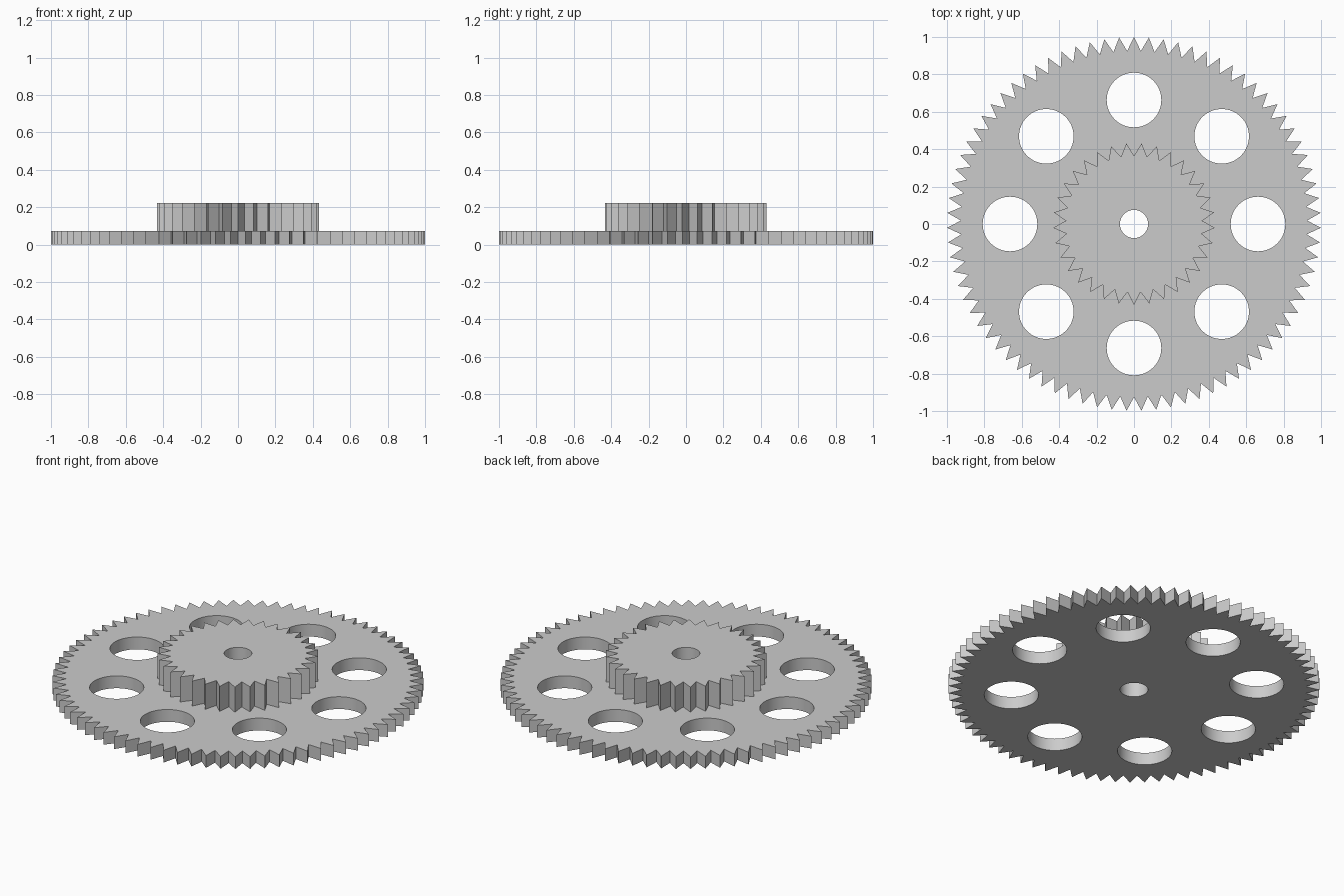
import bpy, bmesh
from math import pi, cos, sin, radians

cube = bpy.data.objects.get("Cube")
if cube:
    bpy.data.objects.remove(cube, do_unlink=True)

# Single grey plastic colour
grey = bpy.data.materials.new("grey_plastic")
grey.use_nodes = True
grey.diffuse_color = (0.6, 0.6, 0.6, 1)
grey.node_tree.nodes["Principled BSDF"].inputs["Base Color"].default_value = (0.6, 0.6, 0.6, 1)


def circle(cx, cy, r, count=64):
    return [(cx + r * cos(2 * pi * i / count), cy + r * sin(2 * pi * i / count))
            for i in range(count)]


def toothed_ring(teeth, tip, root, phase):
    """Zigzag outline with pointed teeth; one tip lies at the phase angle."""
    points = []
    for i in range(2 * teeth):
        a = phase + pi * i / teeth
        r = root if i % 2 else tip
        points.append((r * cos(a), r * sin(a)))
    return points


def extruded_part(name, loops, bottom, top):
    """Fill an outline with its holes and pull it up to a solid."""
    bm = bmesh.new()
    edges = []
    for loop in loops:
        verts = [bm.verts.new((x, y, bottom)) for x, y in loop]
        edges += [bm.edges.new((v, verts[i - 1])) for i, v in enumerate(verts)]
    bmesh.ops.triangle_fill(bm, edges=edges, use_beauty=True, normal=(0, 0, 1))
    result = bmesh.ops.extrude_face_region(bm, geom=bm.faces[:], use_keep_orig=True)
    for item in result["geom"]:
        if isinstance(item, bmesh.types.BMVert):
            item.co.z = top
    bmesh.ops.recalc_face_normals(bm, faces=bm.faces[:])
    mesh = bpy.data.meshes.new(name)
    bm.to_mesh(mesh)
    bm.free()
    mesh.materials.append(grey)
    # Round hole walls are smooth, teeth stay sharp
    mesh.polygons.foreach_set("use_smooth", [True] * len(mesh.polygons))
    mesh.set_sharp_from_angle(angle=radians(20))
    obj = bpy.data.objects.new(name, mesh)
    bpy.context.collection.objects.link(obj)
    return obj


axle_hole = circle(0, 0, 0.075)
round_holes = [circle(0.663 * cos(k * pi / 4), 0.663 * sin(k * pi / 4), 0.146)
               for k in range(8)]

# Wide thin gear with eight round holes
extruded_part("large_gear",
              [toothed_ring(79, 1.0, 0.925, pi / 2), axle_hole] + round_holes,
              0, 0.073)

# Narrow thick gear standing on it
extruded_part("small_gear",
              [toothed_ring(33, 0.433, 0.365, -pi / 2), axle_hole],
              0.073, 0.222)
